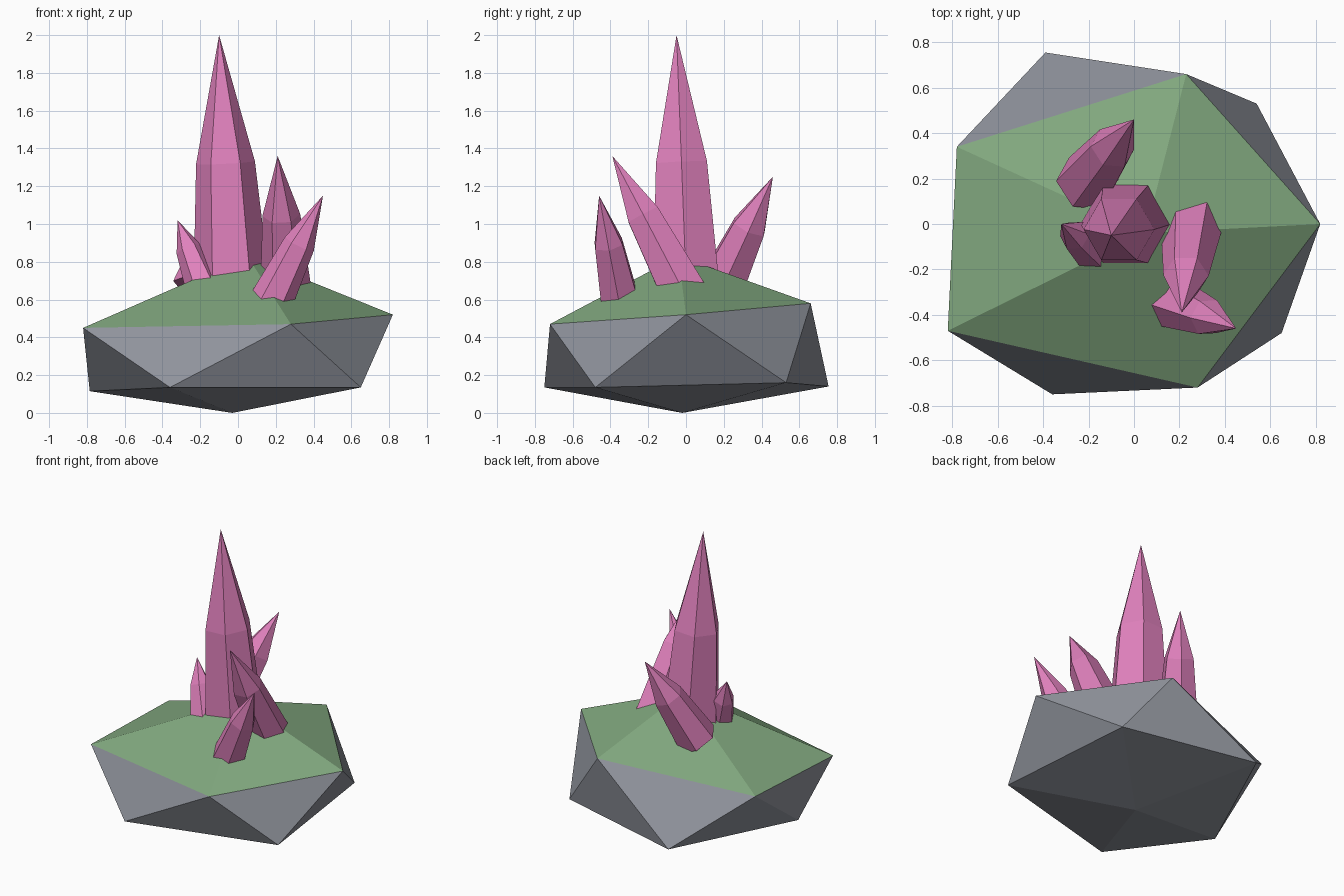
import bpy
from mathutils import Vector

if "Cube" in bpy.data.objects:
    bpy.data.objects.remove(bpy.data.objects["Cube"])


def material(name, rgb):
    m = bpy.data.materials.new(name)
    m.diffuse_color = (*rgb, 1)
    m.use_nodes = True
    m.node_tree.nodes["Principled BSDF"].inputs["Base Color"].default_value = m.diffuse_color
    return m


STONE = material("stone grey", (0.275, 0.29, 0.33))
GRASS = material("grass green", (0.22, 0.39, 0.21))
PINK = material("crystal pink", (0.75, 0.22, 0.51))


def make_object(name, verts, faces, mats):
    mesh = bpy.data.meshes.new(name)
    mesh.from_pydata(verts, [], faces)
    for m in mats:
        mesh.materials.append(m)
    obj = bpy.data.objects.new(name, mesh)
    bpy.context.collection.objects.link(obj)
    return obj


# Rock: uneven twenty-sided boulder, grassy on the upward cap
def build_rock():
    peak, foot = (0.05, -0.04, 0.83), (-0.03, -0.02, 0)
    upper = [(0.82, 0, 0.52), (0.23, 0.66, 0.58), (-0.78, 0.34, 0.46),
             (-0.82, -0.47, 0.45), (0.28, -0.72, 0.47)]
    lower = [(0.54, 0.53, 0.16), (-0.39, 0.755, 0.14), (-0.785, -0.13, 0.115),
             (-0.36, -0.75, 0.135), (0.65, -0.48, 0.135)]
    faces = []
    for i in range(5):
        j = (i + 1) % 5
        faces += [(10, i, j), (i, 5 + i, j), (j, 5 + i, 5 + j), (11, 5 + j, 5 + i)]
    rock = make_object("rock", upper + lower + [peak, foot], faces, [STONE, GRASS])
    for p in rock.data.polygons:
        p.material_index = 1 if 10 in p.vertices else 0


# Crystal: tilted six-sided shaft that tapers, then closes to a point
def build_crystal(name, base, tip, radius, shoulder=0.5, taper=0.77, sink=0.12):
    base, tip = Vector(base), Vector(tip)
    axis = tip - base
    turn = Vector((0, 0, 1)).rotation_difference(axis)
    slope = (1 - taper) / shoulder
    verts = []
    for t in (-sink, shoulder):
        r = radius * (1 - slope * t)
        for k in range(6):
            spoke = Vector((r, 0, 0))
            spoke.rotate(turn.to_matrix() @ hex_turn(k))
            verts.append(base + axis * t + spoke)
    verts.append(tip)
    faces = [(5, 4, 3, 2, 1, 0)]
    for i in range(6):
        j = (i + 1) % 6
        faces += [(i, j, 6 + j, 6 + i), (6 + i, 6 + j, 12)]
    make_object(name, verts, faces, [PINK])


def hex_turn(k):
    from mathutils import Matrix
    from math import radians
    return Matrix.Rotation(radians(60 * k), 3, 'Z')


build_rock()
build_crystal("main_crystal", (-0.035, 0, 0.7), (-0.1, -0.05, 2.0), 0.2, 0.48, 0.78, 0.05)
build_crystal("right_crystal", (0.25, -0.05, 0.71), (0.21, -0.39, 1.36), 0.13, 0.52)
build_crystal("front_crystal", (0.2, -0.36, 0.64), (0.45, -0.46, 1.15), 0.11)
build_crystal("back_crystal", (-0.19, 0.21, 0.72), (0, 0.46, 1.25), 0.13)
build_crystal("left_crystal", (-0.2, -0.1, 0.71), (-0.32, 0, 1.02), 0.09)
